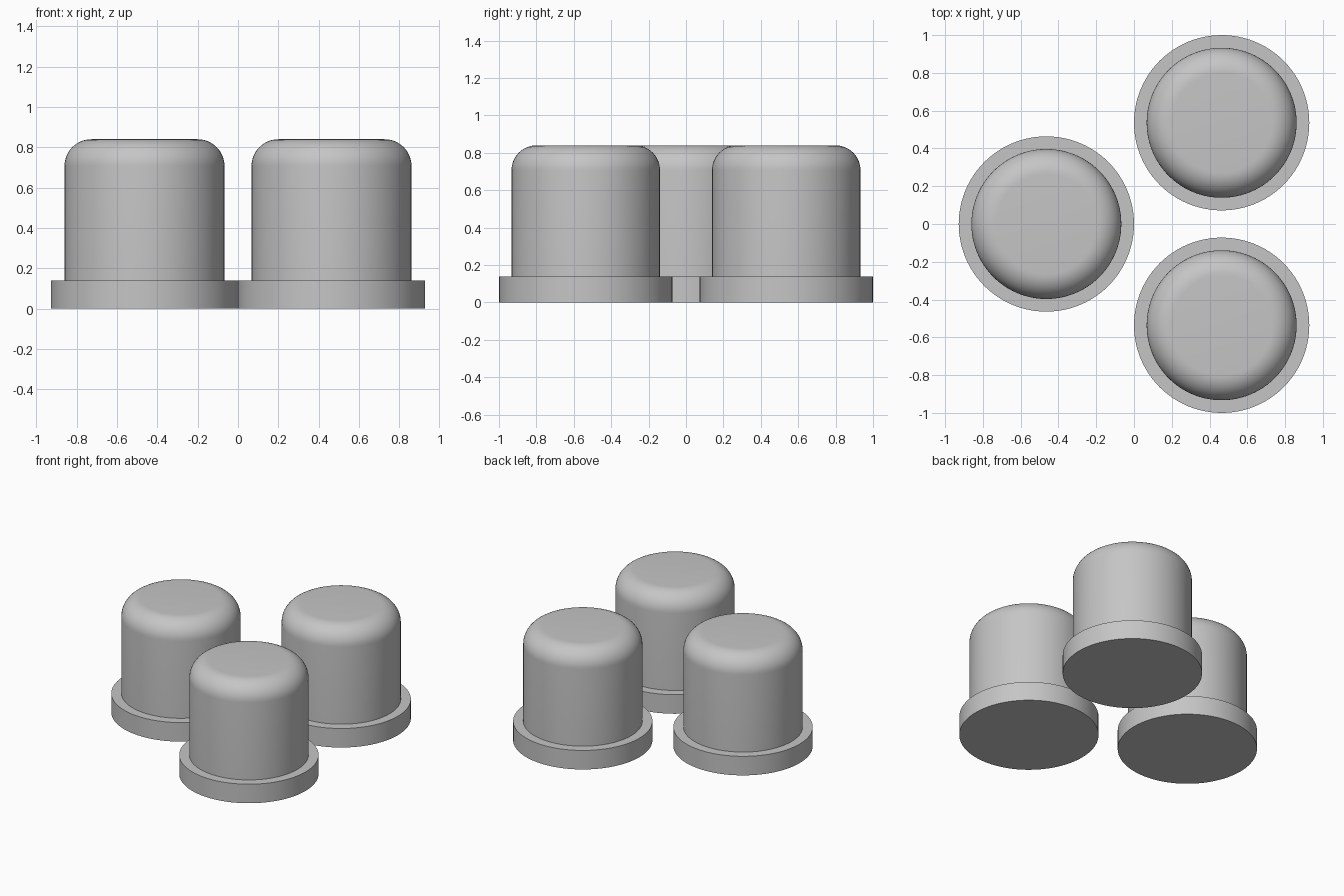
import bpy, bmesh, math

if "Cube" in bpy.data.objects:
    bpy.data.objects.remove(bpy.data.objects["Cube"])

grey = bpy.data.materials.new("light_grey")
grey.diffuse_color = (0.56, 0.56, 0.56, 1)
grey.use_nodes = True
grey.node_tree.nodes["Principled BSDF"].inputs["Base Color"].default_value = grey.diffuse_color

FLANGE_R, FLANGE_H = 0.464, 0.14
BODY_R, TOP_Z, FILLET = 0.397, 0.84, 0.133
SEGMENTS = 96

# Half profile: flange, straight wall, rounded shoulder, flat top
profile = [(0, 0), (FLANGE_R, 0), (FLANGE_R, FLANGE_H), (BODY_R, FLANGE_H)]
for i in range(13):
    a = math.pi / 2 * i / 12
    profile.append((BODY_R - FILLET + FILLET * math.cos(a),
                    TOP_Z - FILLET + FILLET * math.sin(a)))
profile.append((0, TOP_Z))


def make_cap(name, x, y):
    bm = bmesh.new()
    verts = [bm.verts.new((r, 0, z)) for r, z in profile]
    edges = [bm.edges.new(pair) for pair in zip(verts, verts[1:])]
    bmesh.ops.spin(bm, geom=verts + edges, cent=(0, 0, 0), axis=(0, 0, 1),
                   angle=2 * math.pi, steps=SEGMENTS, use_duplicate=False)
    bmesh.ops.remove_doubles(bm, verts=bm.verts[:], dist=1e-4)
    bmesh.ops.recalc_face_normals(bm, faces=bm.faces[:])
    mesh = bpy.data.meshes.new(name)
    bm.to_mesh(mesh)
    bm.free()
    mesh.materials.append(grey)
    obj = bpy.data.objects.new(name, mesh)
    obj.location = (x, y, 0)
    bpy.context.collection.objects.link(obj)
    bpy.ops.object.select_all(action='DESELECT')
    obj.select_set(True)
    bpy.context.view_layer.objects.active = obj
    bpy.ops.object.shade_smooth_by_angle(angle=math.radians(30))


# Three flanged caps in a triangle
make_cap("left_cap", -0.464, 0)
make_cap("back_right_cap", 0.464, 0.536)
make_cap("front_right_cap", 0.464, -0.536)
